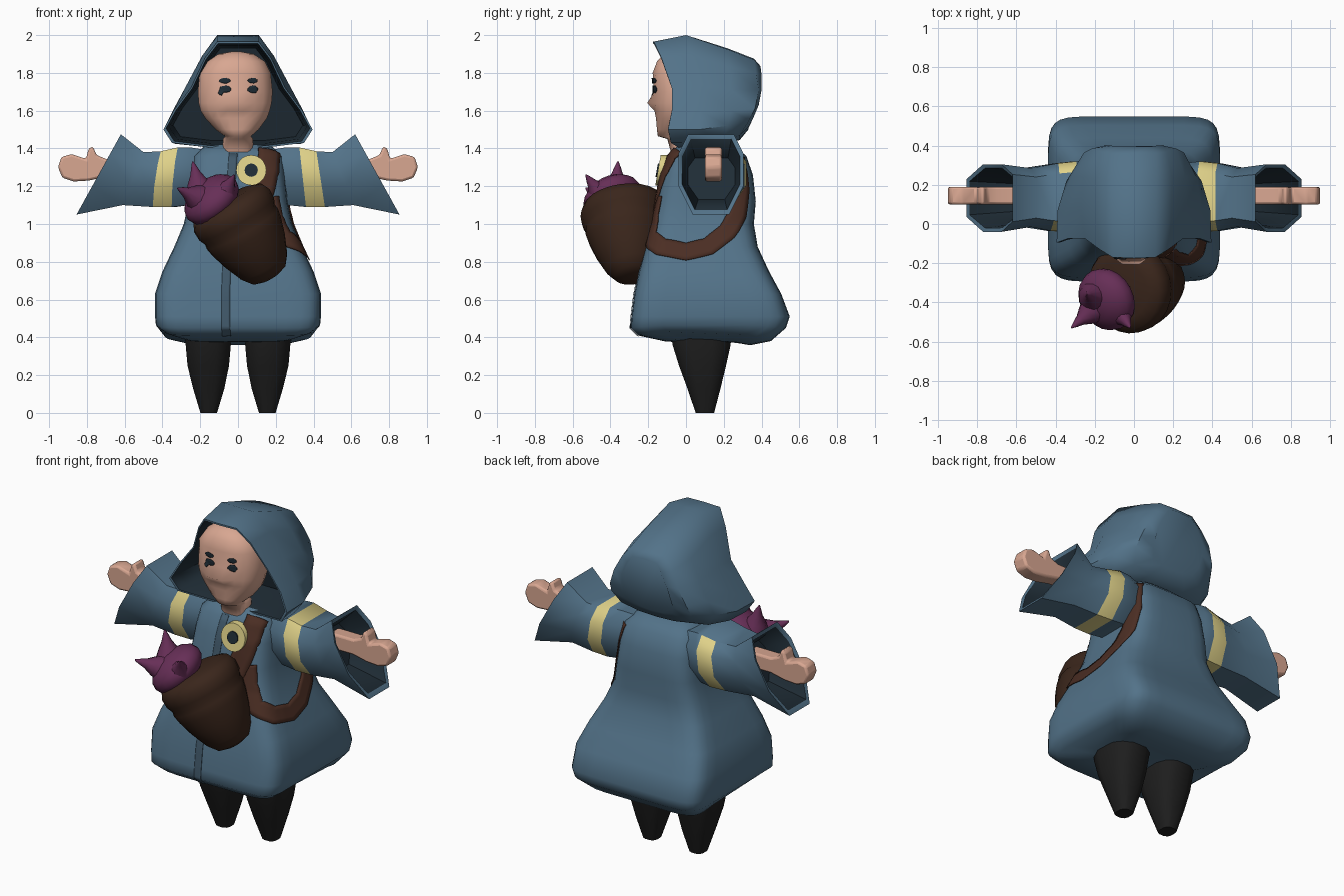
import bpy, bmesh, math
from mathutils import Vector
from mathutils.bvhtree import BVHTree


def material(name, r, g, b):
    m = bpy.data.materials.new(name)
    m.diffuse_color = (r, g, b, 1)
    return m


BLUE = material("coat blue", 0.086, 0.17, 0.25)
SEAM = material("seam blue", 0.052, 0.098, 0.143)
DARK = material("lining dark", 0.014, 0.026, 0.037)
SKIN = material("skin", 0.69, 0.385, 0.285)
YELLOW = material("trim yellow", 0.74, 0.64, 0.25)
BROWN = material("sack brown", 0.042, 0.019, 0.011)
STRAP = material("strap brown", 0.07, 0.027, 0.017)
PURPLE = material("creature purple", 0.135, 0.028, 0.095)
BLACK = material("legging black", 0.013, 0.013, 0.013)


def make(name, verts, faces, mats, smooth=35, index=None):
    me = bpy.data.meshes.new(name)
    me.from_pydata([tuple(v) for v in verts], [], faces)
    for m in mats:
        me.materials.append(m)
    for i, p in enumerate(me.polygons):
        p.material_index = index(i) if index else 0
    bm = bmesh.new()
    bm.from_mesh(me)
    bmesh.ops.recalc_face_normals(bm, faces=bm.faces)
    bm.to_mesh(me)
    bm.free()
    me.shade_smooth()
    me.set_sharp_from_angle(angle=math.radians(smooth))
    ob = bpy.data.objects.new(name, me)
    bpy.context.collection.objects.link(ob)
    return ob


def loft(name, rings, mats, smooth=35, band=None):
    """Skin equal rings and cap both ends; band(strip, side) gives the colour."""
    n, k = len(rings[0]), len(rings)
    verts = [p for r in rings for p in r]
    faces = [(i * n + j, i * n + (j + 1) % n, (i + 1) * n + (j + 1) % n, (i + 1) * n + j)
             for i in range(k - 1) for j in range(n)]
    faces += [tuple(range(n)), tuple(range((k - 1) * n, k * n))]

    def index(f):
        strip = f // n if f < (k - 1) * n else (0 if f == (k - 1) * n else k - 2)
        return band(strip, f % n) if band else 0
    return make(name, verts, faces, mats, smooth, index)


def oval(z, x0, x1, y0, y1, power, sides, lift=0.0, tilt=0.0):
    """Rounded-square ring; lift raises its left and right, tilt lowers its back."""
    out = []
    for j in range(sides):
        a = math.tau * (j + 0.5) / sides
        c, s = math.cos(a), math.sin(a)
        u = math.copysign(abs(c) ** (2 / power), c)
        v = math.copysign(abs(s) ** (2 / power), s)
        out.append(((x0 + x1) / 2 + u * (x1 - x0) / 2, (y0 + y1) / 2 + v * (y1 - y0) / 2,
                    z + lift * (1 - v * v) - tilt * v))
    return out


def tube(name, path, radii, mat, sides=20):
    path = [Vector(p) for p in path]
    rings = []
    for i, p in enumerate(path):
        d = path[min(i + 1, len(path) - 1)] - path[max(i - 1, 0)]
        a = d.cross(Vector((0.3, 1, 0.1))).normalized()
        b = d.cross(a).normalized()
        rings.append([p + radii[i] * (a * math.cos(t) + b * math.sin(t))
                      for t in (math.tau * j / sides for j in range(sides))])
    return loft(name, rings, [mat], 60)


def ribbon(name, target, path, width, lift, mat, rounded=False):
    """Flat strip laid onto the surface of target along a path."""
    me = target.data
    tree = BVHTree.FromPolygons([v.co for v in me.vertices], [p.vertices for p in me.polygons])
    pts = [Vector(a).lerp(Vector(b), t / 8) for a, b in zip(path, path[1:]) for t in range(8)]
    pts.append(Vector(path[-1]))
    hits = [tree.find_nearest(p) for p in pts]
    verts, n = [], len(pts)
    for i in range(n):
        co, no = hits[i][0], hits[i][1]
        d = hits[min(i + 3, n - 1)][0] - hits[max(i - 3, 0)][0]
        side = no.cross(d).normalized()
        t = 2 * i / (n - 1) - 1
        w = width * (math.sqrt(max(0.05, 1 - t * t)) if rounded else 1)
        for k in range(5):
            q = tree.find_nearest(co + side * w * (k / 4 - 0.5))
            verts.append(q[0] + q[1] * lift)
    faces = [(i * 5 + k, i * 5 + k + 1, i * 5 + k + 6, i * 5 + k + 5)
             for i in range(n - 1) for k in range(4)]
    ob = make(name, verts, faces, [mat], 60)
    mod = ob.modifiers.new("thickness", "SOLIDIFY")
    mod.thickness, mod.offset = lift, 0
    return ob


# Coat: z, half width, front y, back y, side lift, back tilt, squareness
COAT = [(0.375, 0.24, -0.05, 0.25, 0, 0, 4), (0.368, 0.30, -0.11, 0.34, 0.04, 0.01, 6),
        (0.395, 0.39, -0.255, 0.45, 0.04, 0.015, 8), (0.45, 0.435, -0.295, 0.53, 0.02, 0, 8),
        (0.51, 0.44, -0.29, 0.55, 0, 0, 8), (0.63, 0.44, -0.275, 0.505, 0, 0, 8),
        (0.75, 0.40, -0.25, 0.44, 0, 0, 7), (0.88, 0.338, -0.215, 0.38, 0, 0, 6),
        (1.0, 0.288, -0.18, 0.36, 0, 0, 5), (1.12, 0.262, -0.155, 0.37, 0, 0, 5),
        (1.26, 0.25, -0.13, 0.355, 0, 0, 4.5), (1.36, 0.235, -0.09, 0.32, 0, 0, 4.5),
        (1.42, 0.17, -0.04, 0.25, 0, 0, 4)]
coat = loft("coat", [oval(z, -w, w, f, b, p, 28, l, t) for z, w, f, b, l, t, p in COAT], [BLUE], 55)
ribbon("coat_seam", coat, [(-0.06, -0.26, 0.38), (-0.065, -0.3, 0.46), (-0.065, -0.3, 0.65), (-0.05, -0.2, 1.0),
                           (-0.025, -0.1, 1.39)], 0.045, 0.003, SEAM)

# Carrying strap: broad chest piece, then a loop under the arm and up the back
ribbon("chest_strap", coat, [(0.175, -0.06, 1.41), (0.165, -0.13, 1.30), (0.13, -0.16, 1.18), (0.08, -0.2, 1.05)],
       0.125, 0.008, STRAP)
ribbon("strap", coat, [(0.18, -0.18, 1.15), (0.20, -0.2, 1.04),
                       (0.26, -0.22, 0.945), (0.33, -0.13, 0.875), (0.36, 0.0, 0.855), (0.35, 0.12, 0.885),
                       (0.32, 0.22, 0.965), (0.29, 0.28, 1.06), (0.27, 0.30, 1.2), (0.24, 0.28, 1.36)],
       0.1, 0.006, STRAP)

# Hood: half outlines (x, y, z) mirrored into rings, lining first
RIM = [(0, -0.175, 1.965), (0.11, -0.17, 1.965), (0.175, -0.13, 1.88), (0.25, -0.075, 1.72),
       (0.34, -0.075, 1.60), (0.395, -0.095, 1.50), (0.35, -0.08, 1.43), (0.15, -0.04, 1.405),
       (0, -0.04, 1.405)]
MID = [(0, 0.0, 2.0), (0.11, 0.0, 2.0), (0.19, 0.03, 1.89), (0.27, 0.06, 1.74),
       (0.345, 0.07, 1.60), (0.39, 0.07, 1.50), (0.335, 0.06, 1.425), (0.15, 0.06, 1.415), (0, 0.06, 1.415)]
REAR = [(0, 0.22, 1.93), (0.115, 0.22, 1.925), (0.195, 0.23, 1.83), (0.26, 0.24, 1.71),
        (0.32, 0.24, 1.60), (0.345, 0.22, 1.52), (0.29, 0.20, 1.44), (0.15, 0.22, 1.425), (0, 0.22, 1.425)]
BACK = [(0, 0.36, 1.875), (0.115, 0.36, 1.87), (0.17, 0.37, 1.80), (0.215, 0.385, 1.71),
        (0.255, 0.365, 1.61), (0.265, 0.335, 1.55), (0.235, 0.285, 1.47), (0.12, 0.285, 1.45), (0, 0.285, 1.445)]
NAPE = [(0, 0.395, 1.835), (0.08, 0.395, 1.83), (0.115, 0.40, 1.79), (0.15, 0.40, 1.71),
        (0.165, 0.385, 1.63), (0.165, 0.36, 1.57), (0.14, 0.335, 1.52), (0.07, 0.33, 1.505), (0, 0.33, 1.50)]


def mirror(half):
    return half + [(-x, y, z) for x, y, z in half[-2:0:-1]]


def shrink(half, s, dy):
    return [(x * s, y + dy, 1.68 + (z - 1.68) * s) for x, y, z in half]


hood = [shrink(RIM, 0.87, 0.27), shrink(RIM, 0.92, 0.06), shrink(RIM, 0.965, 0.0), RIM, MID, REAR, BACK, NAPE]
loft("hood", [mirror(r) for r in hood], [BLUE, DARK], 55, lambda i, j: 1 if i < 2 else 0)

# Head and neck: z, half width, front y, back y, sideways offset
HEAD = [(1.38, 0.085, -0.08, 0.06, 0), (1.45, 0.08, -0.10, 0.06, 0), (1.465, 0.07, -0.15, 0.05, 0),
        (1.50, 0.115, -0.155, 0.08, -0.005), (1.56, 0.165, -0.16, 0.10, -0.01),
        (1.60, 0.185, -0.168, 0.11, -0.015), (1.64, 0.195, -0.175, 0.12, -0.015),
        (1.70, 0.20, -0.17, 0.14, -0.015), (1.80, 0.19, -0.178, 0.14, -0.015),
        (1.86, 0.155, -0.155, 0.12, -0.01), (1.90, 0.095, -0.12, 0.08, -0.01), (1.912, 0.03, -0.06, 0.02, -0.01)]
rings = [oval(z, d - w, d + w, f, b, 2.5, 20) for z, w, f, b, d in HEAD]
# Nose: pull the middle of one ring forward
rings[6] = [(x, y - 0.032 if y < 0 and abs(x + 0.015) < 0.06 else y, z) for x, y, z in rings[6]]
head = loft("head", rings, [SKIN], 70)
for side, x in (("left", -0.072), ("right", 0.092)):
    ribbon(side + "_eye", head, [(x - 0.035, -0.2, 1.708), (x + 0.035, -0.2, 1.712)], 0.042, 0.005, DARK, True)
    ribbon(side + "_brow", head, [(x - 0.035, -0.2, 1.757), (x + 0.032, -0.2, 1.757)], 0.028, 0.005, DARK, True)

# Sleeves: top x, bottom x, top z, bottom z, front y, back y
SLEEVE = [(0.16, 0.16, 1.39, 1.12, 0.0, 0.28), (0.25, 0.26, 1.405, 1.10, -0.03, 0.31),
          (0.325, 0.36, 1.405, 1.09, -0.04, 0.32), (0.415, 0.46, 1.385, 1.09, -0.035, 0.31),
          (0.50, 0.61, 1.38, 1.10, -0.015, 0.285), (0.62, 0.855, 1.475, 1.05, -0.04, 0.305),
          (0.62, 0.84, 1.45, 1.075, -0.02, 0.285), (0.52, 0.60, 1.35, 1.13, 0.01, 0.26)]
OCTAGON = [(0.15, 1), (0.85, 1), (1, 0.76), (1, 0.36), (0.78, 0), (0.22, 0), (0, 0.36), (0, 0.76)]

# Hand outline (x, z) with the thumb upward
HAND = [(0.54, 1.25), (0.70, 1.25), (0.79, 1.23), (0.87, 1.225), (0.93, 1.245), (0.953, 1.30), (0.935, 1.355),
        (0.88, 1.37), (0.805, 1.345), (0.79, 1.40), (0.768, 1.412), (0.75, 1.365), (0.70, 1.345), (0.54, 1.345)]
# Legs: z, inner x, outer x, front y, back y
LEG = [(0, 0.11, 0.20, 0.05, 0.15), (0.13, 0.07, 0.24, 0.005, 0.185),
       (0.25, 0.045, 0.27, -0.04, 0.215), (0.36, 0.035, 0.28, -0.075, 0.24), (0.48, 0.04, 0.28, -0.09, 0.25)]

for side, s in (("left", -1), ("right", 1)):
    # The left cuff band slants towards the body at the back
    rings = [[(s * (xb + (xt - xb) * v - (0.04 * u if s < 0 and i in (2, 3) else 0)),
               y0 + (y1 - y0) * u, zb + (zt - zb) * v) for u, v in OCTAGON]
             for i, (xt, xb, zt, zb, y0, y1) in enumerate(SLEEVE)]

    # Yellow cuff band, left open over the top of the left sleeve
    def band(i, j, s=s):
        return 2 if i == 6 else int(i == 2 and not (s < 0 and j == 0))
    loft(side + "_sleeve", rings, [BLUE, YELLOW, DARK], 52, band)
    hand = loft(side + "_hand", [[(s * x, y, z) for x, z in HAND] for y in (0.10, 0.19)], [SKIN], 40)
    bev = hand.modifiers.new("round", "BEVEL")
    bev.width, bev.segments = 0.016, 2
    loft(side + "_leg", [oval(z, min(s * a, s * b), max(s * a, s * b), f, r, 2.8, 12)
                         for z, a, b, f, r in LEG], [BLACK], 45)

# Brooch: tilted discs on the chest
for name, r, y, mat in (("brooch", 0.08, -0.148, YELLOW), ("brooch_centre", 0.035, -0.155, DARK)):
    rings = [[(0.07 + r * math.cos(a), y + d + 0.18 * r * math.sin(a), 1.285 + r * math.sin(a))
              for a in (math.tau * j / 20 for j in range(20))] for d in (0, 0.04)]
    loft(name, rings, [mat])

# Sack hanging on the chest, tapering to lower right
B, M = Vector((0.165, -0.28, 0.73)), Vector((-0.05, -0.335, 1.10))
STEPS = [(-0.04, 0.05), (0.0, 0.10), (0.12, 0.14), (0.35, 0.182), (0.55, 0.208), (0.66, 0.217),
         (0.72, 0.213), (0.80, 0.228), (0.92, 0.23), (1.02, 0.21), (1.07, 0.15)]
tube("sack", [B.lerp(M, t) for t, r in STEPS], [r for t, r in STEPS], BROWN, 24)

# Horned creature bulging out of the sack
C = Vector((-0.14, -0.385, 1.13))
axis = Vector((-0.6, -0.35, 0.72)).normalized()
angles = [math.radians(a) for a in range(-80, 81, 20)]
tube("creature", [C + axis * 0.10 * math.sin(a) for a in angles], [0.165 * math.cos(a) for a in angles], PURPLE)
for i, (base, tip) in enumerate((((-0.20, -0.43, 1.13), (-0.32, -0.53, 1.19)),
                                 ((-0.20, -0.37, 1.17), (-0.24, -0.36, 1.33)),
                                 ((-0.08, -0.44, 1.14), (-0.02, -0.53, 1.26)))):
    a, b = Vector(base), Vector(tip)
    tube(f"creature_horn_{i + 1}", [a, a.lerp(b, 0.35), a.lerp(b, 0.6), a.lerp(b, 0.8), b],
         [0.085, 0.055, 0.03, 0.018, 0.004], PURPLE, 10)
